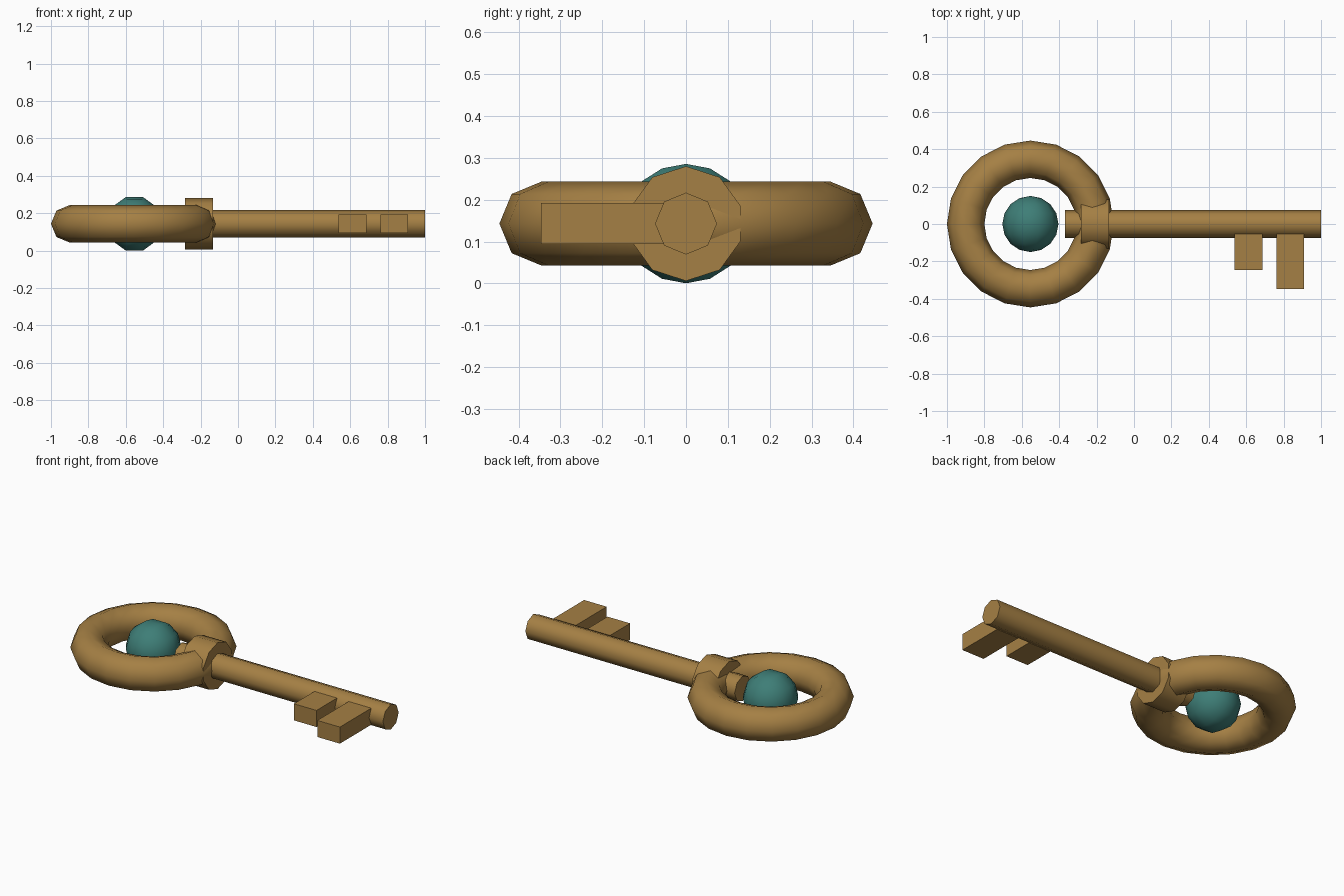
import bpy, bmesh, math
from mathutils import Vector

if "Cube" in bpy.data.objects:
    bpy.data.objects.remove(bpy.data.objects["Cube"])

X, Y, Z = Vector((1, 0, 0)), Vector((0, 1, 0)), Vector((0, 0, 1))
MID = 0.143        # height of the key's centre plane
BOW_X = -0.554     # centre of the ring


def material(name, rgb):
    m = bpy.data.materials.new(name)
    m.diffuse_color = (*rgb, 1)
    m.use_nodes = True
    m.node_tree.nodes["Principled BSDF"].inputs["Base Color"].default_value = m.diffuse_color
    return m


brass = material("aged brass", (0.376, 0.215, 0.058))
teal = material("teal gem", (0.048, 0.208, 0.184))


def finish(name, bm, mat, smooth):
    bmesh.ops.remove_doubles(bm, verts=bm.verts[:], dist=1e-5)
    bmesh.ops.recalc_face_normals(bm, faces=bm.faces[:])
    mesh = bpy.data.meshes.new(name)
    bm.to_mesh(mesh)
    bm.free()
    mesh.materials.append(mat)
    ob = bpy.data.objects.new(name, mesh)
    bpy.context.collection.objects.link(ob)
    if smooth:
        bpy.ops.object.select_all(action='DESELECT')
        ob.select_set(True)
        bpy.context.view_layer.objects.active = ob
        bpy.ops.object.shade_smooth_by_angle(angle=math.radians(60))
    return ob


def revolve(name, profile, n, origin, start, axis, mat, closed=False):
    """Spin (radius, height) points round axis; first vertex lies along start."""
    bm = bmesh.new()
    side = axis.cross(start)
    rings = []
    for r, h in profile:
        ring = []
        for i in range(n):
            a = 2 * math.pi * i / n
            ring.append(bm.verts.new(origin + axis * h + r * (start * math.cos(a) + side * math.sin(a))))
        rings.append(ring)
    pairs = list(zip(rings, rings[1:]))
    if closed:
        pairs.append((rings[-1], rings[0]))
    for p, q in pairs:
        for i in range(n):
            j = (i + 1) % n
            bm.faces.new((p[i], p[j], q[j], q[i]))
    if not closed:
        for (r, h), ring in ((profile[0], rings[0]), (profile[-1], rings[-1])):
            if r > 1e-4:
                bm.faces.new(ring)
    return finish(name, bm, mat, True)


def box(name, x0, x1, y0, y1, z0, z1, mat):
    bm = bmesh.new()
    bmesh.ops.create_cube(bm, size=1)
    for v in bm.verts:
        v.co = ((x0 + x1) / 2 + v.co.x * (x1 - x0),
                (y0 + y1) / 2 + v.co.y * (y1 - y0),
                (z0 + z1) / 2 + v.co.z * (z1 - z0))
    return finish(name, bm, mat, False)


bow_centre = Vector((BOW_X, 0, MID))
axle = Vector((0, 0, MID))

# ring-shaped handle
tube = [(0.346 + 0.1 * math.cos(k * math.pi / 4), 0.1 * math.sin(k * math.pi / 4)) for k in range(8)]
revolve("ring_handle", tube, 20, bow_centre, X, Z, brass, closed=True)

# gem in the ring, poles pointing along y
ball = [(0.15 * math.sin(k * math.pi / 8), -0.15 * math.cos(k * math.pi / 8)) for k in range(9)]
revolve("gem", ball, 10, bow_centre, X, Y, teal)

# shaft and collar
revolve("shaft", [(0.074, -0.37), (0.074, 1.0)], 8, axle, Z, X, brass)
revolve("collar", [(0.137, -0.283), (0.137, -0.133)], 10, axle, Z, X, brass)

# teeth
for label, x, reach in (("inner", 0.612, 0.246), ("outer", 0.836, 0.347)):
    box(label + "_tooth", x - 0.074, x + 0.074, -reach, -0.03, MID - 0.049, MID + 0.049, brass)
